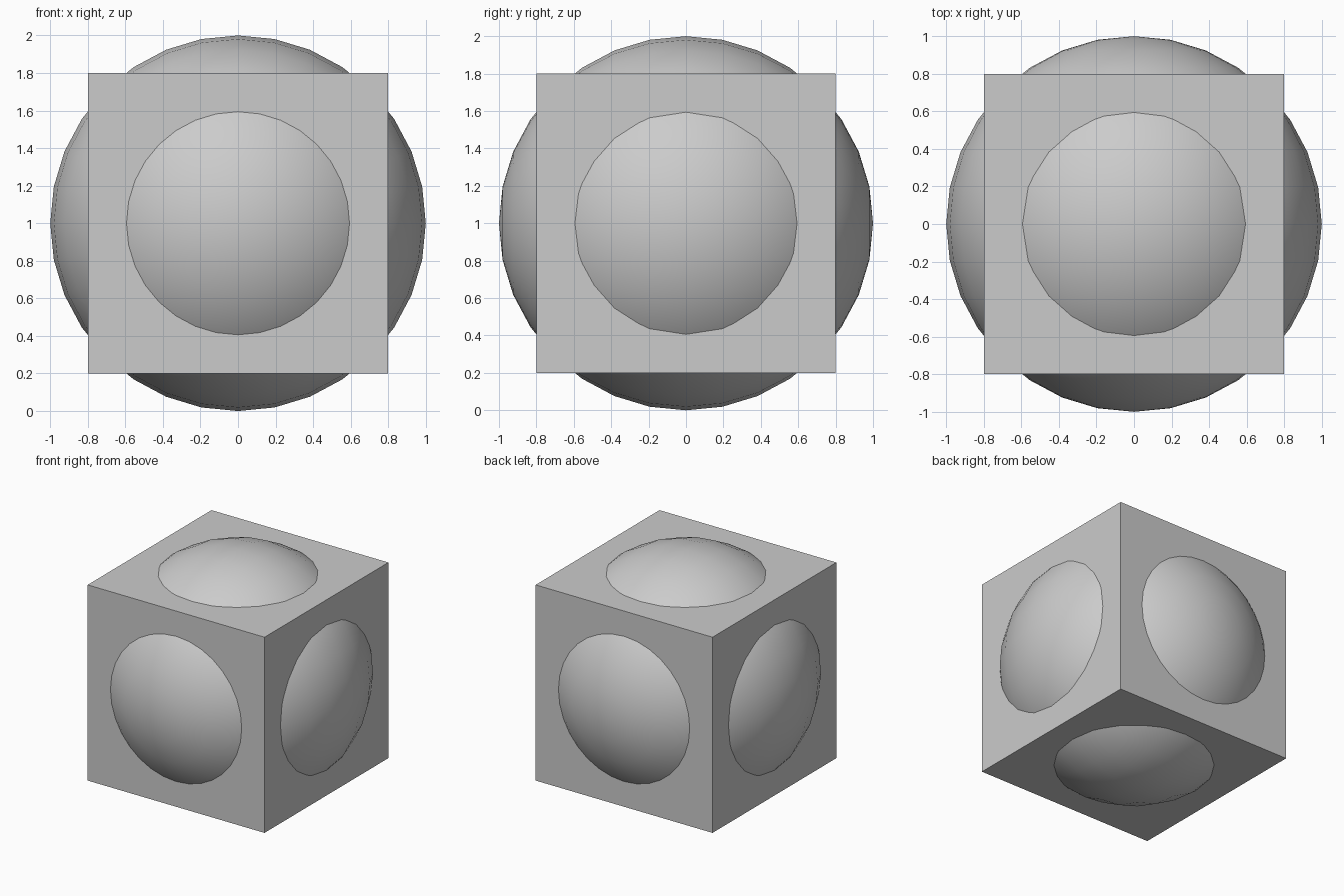
import bpy
import math

if "Cube" in bpy.data.objects:
    bpy.data.objects.remove(bpy.data.objects["Cube"])

# Solid cube body
bpy.ops.mesh.primitive_cube_add(size=1.6, location=(0, 0, 1))
bpy.context.object.name = "cube_body"

# Smooth ball bulging through all six faces, poles along y
bpy.ops.mesh.primitive_uv_sphere_add(segments=32, ring_count=16, radius=1,
                                     location=(0, 0, 1),
                                     rotation=(math.pi / 2, 0, 0))
ball = bpy.context.object
ball.name = "ball"
bpy.ops.object.shade_smooth()
